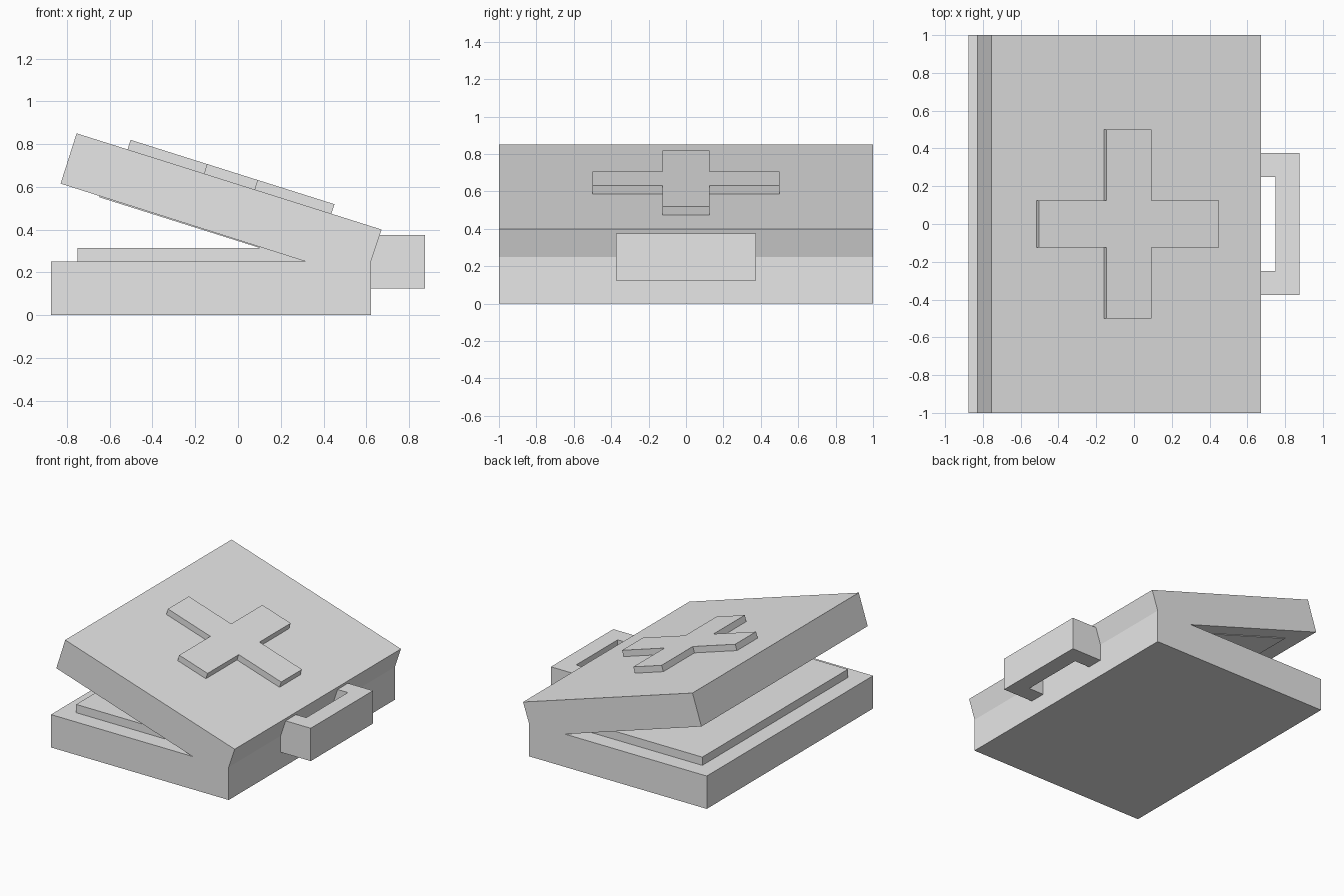
import bpy, bmesh
from math import radians
from mathutils import Matrix, Vector

cube = bpy.data.objects.get("Cube")
if cube:
    bpy.data.objects.remove(cube, do_unlink=True)

# Single plain grey
GREY = (0.8, 0.8, 0.8, 1)
mat = bpy.data.materials.new("light grey")
mat.use_nodes = True
mat.diffuse_color = GREY
mat.node_tree.nodes["Principled BSDF"].inputs["Base Color"].default_value = GREY

FLAT = Matrix.Identity(4)
SIDE = Matrix.Rotation(radians(90), 4, 'X')           # outline drawn in x and z
LID = Matrix.Translation((-0.755, 0.0, 0.85)) @ Matrix.Rotation(radians(17.52), 4, 'Y')


def prism(name, outline, low, high, place=FLAT):
    """Extrude a flat outline from low to high, then place it."""
    bm = bmesh.new()
    face = bm.faces.new([bm.verts.new((x, y, low)) for x, y in outline])
    ext = bmesh.ops.extrude_face_region(bm, geom=[face], use_keep_orig=True)
    top = [g for g in ext["geom"] if isinstance(g, bmesh.types.BMVert)]
    bmesh.ops.translate(bm, verts=top, vec=Vector((0, 0, high - low)))
    bmesh.ops.transform(bm, matrix=place, verts=bm.verts)
    bmesh.ops.recalc_face_normals(bm, faces=bm.faces)
    mesh = bpy.data.meshes.new(name)
    bm.to_mesh(mesh)
    bm.free()
    mesh.materials.append(mat)
    obj = bpy.data.objects.new(name, mesh)
    bpy.context.collection.objects.link(obj)
    return obj


def rect(x0, x1, half):
    return [(x0, -half), (x1, -half), (x1, half), (x0, half)]


# Lower case half and the raised tray on it
prism("base", rect(-0.875, 0.622, 1), 0, 0.25)
prism("inner_tray", rect(-0.75, 0.5, 0.875), 0.2, 0.313)

# Tilted lid, trimmed where it meets the base
prism("lid", [(0.318, 0.25), (0.622, 0.25), (0.672, 0.4),
              (-0.755, 0.85), (-0.83, 0.615)], -1, 1, SIDE)
prism("lid_lining", rect(0.19, 1.3, 0.875), -0.253, -0.24, LID)

# Raised cross on the lid
a, b, c = 0.125, 0.5, 0.75
cross = [(-b, -a), (-a, -a), (-a, -b), (a, -b), (a, -a), (b, -a),
         (b, a), (a, a), (a, b), (-a, b), (-a, a), (-b, a)]
prism("cross", [(x + c, y) for x, y in cross], -0.02, 0.047, LID)

# Carrying handle
half = [(0.6, 0.375), (0.875, 0.375)]
inner = [(0.75, 0.25), (0.6, 0.25)]
mirror = [(x, -y) for x, y in reversed(half + inner)]
prism("handle", half + mirror[2:] + mirror[:2] + inner, 0.125, 0.375)
